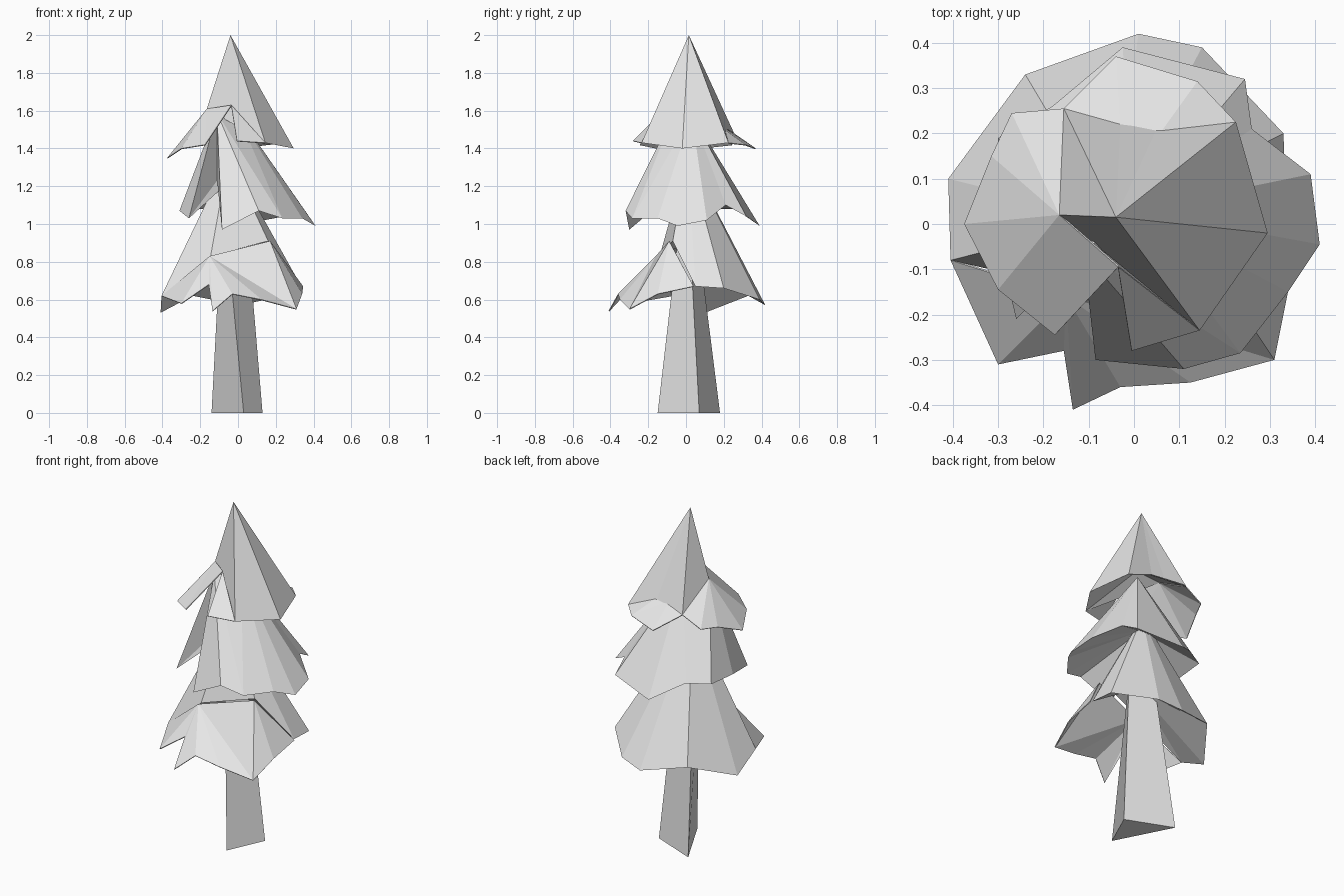
import bpy, bmesh

default = bpy.data.objects.get("Cube")
if default:
    bpy.data.objects.remove(default, do_unlink=True)

grey = bpy.data.materials.new("plain_grey")
grey.use_nodes = True
grey.diffuse_color = (0.8, 0.8, 0.8, 1)
grey.node_tree.nodes["Principled BSDF"].inputs["Base Color"].default_value = (0.8, 0.8, 0.8, 1)


def finish(bm, name):
    """Turn a bmesh into a flat shaded, grey object."""
    mesh = bpy.data.meshes.new(name)
    bm.to_mesh(mesh)
    bm.free()
    mesh.materials.append(grey)
    obj = bpy.data.objects.new(name, mesh)
    bpy.context.collection.objects.link(obj)
    return obj


def fan(bm, hubs, edge):
    """Join each rim edge to the nearest hub, bridging where the hub changes."""
    tops = [bm.verts.new(p) for p in hubs]
    near = [min(tops, key=lambda t: (t.co - e.co).length) for e in edge]
    for i in range(len(edge) - 1):
        bm.faces.new((near[i], edge[i], edge[i + 1]))
        if near[i] != near[i + 1]:
            bm.faces.new((near[i], edge[i + 1], near[i + 1]))
    bmesh.ops.recalc_face_normals(bm, faces=bm.faces)


def cone(name, tips, rim, inner):
    """Closed faceted skirt: fan up to the tips, fan under to an inner point."""
    bm = bmesh.new()
    ring = [bm.verts.new(p) for p in rim]
    loop = ring + ring[:1]
    fan(bm, tips, loop)
    fan(bm, [inner], loop)
    return finish(bm, name)


def flap(name, hubs, rim):
    """Thin drooping branch sheet hanging from its hubs."""
    bm = bmesh.new()
    fan(bm, hubs, [bm.verts.new(p) for p in rim])
    if sum(f.normal.z for f in bm.faces) < 0:
        bmesh.ops.reverse_faces(bm, faces=bm.faces)
    obj = finish(bm, name)
    thick = obj.modifiers.new("thickness", "SOLIDIFY")
    thick.thickness = 0.005
    return obj


# Three-sided tapering trunk
bm = bmesh.new()
foot = [bm.verts.new(p) for p in ((0.03, -0.15, 0), (0.13, 0.07, 0), (-0.14, 0.18, 0))]
head = [bm.verts.new(p) for p in ((-0.06, -0.04, 0.95), (0.05, 0.02, 0.95), (-0.09, 0.06, 0.95))]
bm.faces.new(foot)
bm.faces.new(head)
for i in range(3):
    j = (i + 1) % 3
    bm.faces.new((foot[i], foot[j], head[j], head[i]))
bmesh.ops.recalc_face_normals(bm, faces=bm.faces)
finish(bm, "trunk")

# Lower tier, its front carried on by a flaring drape
cone("lower_branches", [(-0.05, 0.01, 1.36)], [
    (0.335, 0.05, 0.67), (0.33, 0.2, 0.66), (0.15, 0.39, 0.6), (0.01, 0.42, 0.57),
    (-0.24, 0.33, 0.62), (-0.41, 0.1, 0.53), (-0.405, -0.08, 0.62),
    (-0.145, -0.14, 0.83), (0.16, -0.07, 0.91)], (-0.02, 0, 0.9))
flap("lower_front_drape", [(-0.15, -0.16, 0.83), (0.17, -0.09, 0.91)], [
    (-0.405, -0.08, 0.62), (-0.3, -0.31, 0.58), (-0.155, -0.28, 0.68),
    (-0.135, -0.41, 0.54), (-0.03, -0.36, 0.63), (0.125, -0.35, 0.6),
    (0.31, -0.3, 0.55), (0.34, -0.15, 0.63), (0.345, 0.04, 0.67)])

# Middle tier, deeply notched at the front, with a two-point ridge
cone("middle_branches", [(-0.112, -0.062, 1.59), (0, 0.03, 1.58)], [
    (-0.085, -0.3, 0.97), (0.11, -0.32, 1.07), (0.235, -0.285, 1.03), (0.34, -0.15, 1.03),
    (0.41, -0.045, 0.99), (0.39, 0.11, 1.02), (0.26, 0.21, 1.1), (0.245, 0.32, 1.04),
    (-0.025, 0.39, 0.99), (-0.18, 0.26, 1.08), (-0.3, 0.19, 1.08),
    (-0.31, 0, 1.07), (-0.26, -0.21, 1.03), (-0.11, -0.04, 1.23)], (-0.02, 0.03, 1.25))

# Pointed crown with side, back and front flaps
cone("crown", [(-0.04, 0.015, 2)], [
    (0.145, -0.235, 1.43), (0.295, -0.02, 1.4), (0.225, 0.225, 1.43),
    (0.05, 0.21, 1.49), (-0.03, 0.22, 1.5), (-0.155, 0.255, 1.48),
    (-0.165, 0.02, 1.61)], (0, 0.02, 1.62))
flap("crown_side_flap", [(-0.165, 0.02, 1.61)], [
    (-0.155, 0.255, 1.48), (-0.27, 0.245, 1.42), (-0.315, 0.15, 1.41), (-0.375, 0, 1.35),
    (-0.3, -0.145, 1.4), (-0.175, -0.245, 1.42), (-0.035, -0.095, 1.63)])
flap("crown_back_flap", [(-0.03, 0.2, 1.51), (0.05, 0.19, 1.51)], [
    (-0.155, 0.255, 1.48), (-0.04, 0.37, 1.4), (0.14, 0.315, 1.42), (0.225, 0.225, 1.43)])
flap("crown_front_flap", [(-0.035, -0.095, 1.63)], [
    (-0.005, -0.28, 1.44), (0.145, -0.235, 1.43)])
